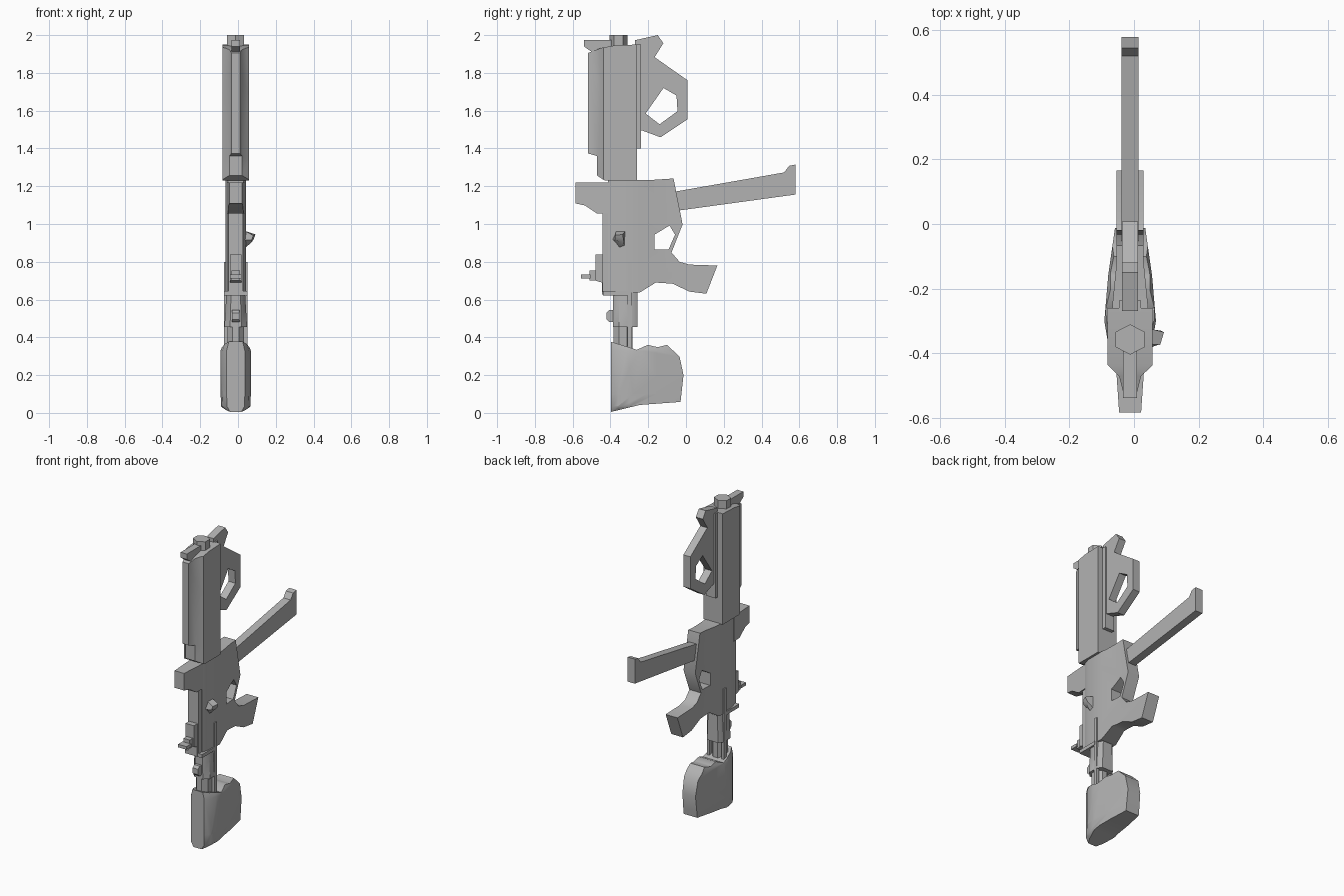
import bpy, bmesh, math
from mathutils import Vector
from mathutils.geometry import tessellate_polygon

if "Cube" in bpy.data.objects:
    bpy.data.objects.remove(bpy.data.objects["Cube"])

X0 = -0.012  # centre plane of the body (the side knob shifts the bounds)
grey = bpy.data.materials.new("grey")
grey.diffuse_color = (0.45, 0.45, 0.45, 1)
grey.use_nodes = True
grey.node_tree.nodes["Principled BSDF"].inputs["Base Color"].default_value = grey.diffuse_color


def lerp(table, t):
    """Piecewise linear lookup in a list of (position, value)."""
    if t <= table[0][0]:
        return table[0][1]
    for (a, va), (b, vb) in zip(table, table[1:]):
        if t <= b:
            return va + (vb - va) * (t - a) / (b - a)
    return table[-1][1]


def finish(name, bm, angle=40):
    bmesh.ops.recalc_face_normals(bm, faces=bm.faces)
    me = bpy.data.meshes.new(name)
    bm.to_mesh(me)
    bm.free()
    me.materials.append(grey)
    ob = bpy.data.objects.new(name, me)
    bpy.context.collection.objects.link(ob)
    bpy.ops.object.select_all(action='DESELECT')
    ob.select_set(True)
    bpy.context.view_layer.objects.active = ob
    bpy.ops.object.shade_smooth_by_angle(angle=math.radians(angle))
    return ob


def slab(name, outline, wy, wz=((0, 1),), holes=(), x=0.0):
    """Side profile in (y, z), thickened in x.
    wy gives half width along y, wz a scale factor along z."""
    if not isinstance(wy, (list, tuple)):
        wy = [(0, wy)]
    loops = [outline, *holes]
    pts = [p for lp in loops for p in lp]
    tris = tessellate_polygon([[Vector((p[0], p[1], 0)) for p in lp] for lp in loops])
    bm = bmesh.new()
    sides = [[bm.verts.new((s, p[0], p[1])) for p in pts] for s in (-1, 1)]
    for t in tris:
        for vs in sides:
            bm.faces.new([vs[i] for i in t])
    start = 0
    for lp in loops:
        n = len(lp)
        for i in range(n):
            a, b = start + i, start + (i + 1) % n
            bm.faces.new((sides[0][a], sides[0][b], sides[1][b], sides[1][a]))
        start += n
    # cut where the width changes slope, then set the widths
    for axis, table in ((1, wy), (2, wz)):
        for pos, _ in table:
            co, no = Vector(), Vector()
            co[axis], no[axis] = pos, 1
            geom = bm.verts[:] + bm.edges[:] + bm.faces[:]
            bmesh.ops.bisect_plane(bm, geom=geom, dist=1e-5, plane_co=co, plane_no=no)
    for v in bm.verts:
        v.co.x = X0 + x + v.co.x * lerp(wy, v.co.y) * lerp(wz, v.co.z)
    return finish(name, bm)


def box(name, y0, y1, z0, z1, w, x=0.0):
    return slab(name, [(y0, z0), (y1, z0), (y1, z1), (y0, z1)], w, x=x)


def prism(name, y, z0, z1, rx, ry, n=6, top=1.0, turn=0.0):
    """Upright n-sided column with a taper."""
    bm = bmesh.new()
    rings = [[bm.verts.new((X0 + rx * k * math.sin(turn + 2 * math.pi * i / n),
                            y + ry * k * math.cos(turn + 2 * math.pi * i / n), z))
              for i in range(n)] for z, k in ((z0, 1), (z1, top))]
    for r in rings:
        bm.faces.new(r)
    for i in range(n):
        j = (i + 1) % n
        bm.faces.new((rings[0][i], rings[0][j], rings[1][j], rings[1][i]))
    return finish(name, bm)


# shoulder stock with rounded sides
slab("stock", [(-.398, .005), (-.245, .042), (-.029, .058), (-.013, .2), (-.034, .297),
               (-.10, .36), (-.15, .348), (-.203, .36), (-.26, .334), (-.31, .35), (-.398, .377)],
     [(-.398, .048), (-.36, .07), (-.3, .08), (-.16, .068), (-.013, .047)],
     [(0, .55), (.035, .97), (.1, 1), (.33, 1), (.38, .75)])

# stock tube, collar and side rods
prism("stock_tube", -.333, .33, .65, .046, .054, 8, turn=math.pi / 8)
slab("tube_collar", [(-.386, .455), (-.256, .455), (-.256, .64), (-.386, .64)],
     [(-.386, .03), (-.355, .06), (-.285, .06), (-.256, .04)], [(.455, 1), (.64, .82)])
for s, side in ((-1, "left"), (1, "right")):
    box(side + "_rod", -.31, -.285, .34, .80, .009, x=s * .052)
slab("collar_stud", [(-.38, .48), (-.405, .48), (-.42, .495), (-.42, .53), (-.405, .545), (-.38, .545)], .02)

# receiver with grip and trigger opening
slab("receiver", [(-.414, .637), (-.245, .637), (-.16, .69), (-.071, .684), (.018, .642),
                  (.108, .631), (.166, .78), (.018, .785), (-.034, .80), (-.077, .849),
                  (-.018, .997), (-.066, 1.241), (-.2, 1.232), (-.414, 1.232)],
     [(-.414, .042), (-.37, .055), (-.25, .055), (-.12, .042), (.17, .042)],
     holes=[[(-.166, .865), (-.166, .944), (-.087, .992), (-.058, .944), (-.092, .865)]])
box("receiver_end_plate", -.44, -.30, .622, .645, .062)
box("top_rail", -.441, -.41, .64, 1.06, .038)

# rear sight and its adjusting pin
slab("rear_sight", [(-.41, .626), (-.446, .626), (-.446, .69), (-.478, .70),
                    (-.478, .838), (-.41, .838)], .03)
box("sight_pin_base", -.51, -.47, .70, .755, .022)
box("sight_pin", -.555, -.505, .712, .732, .03)

# front block on the receiver
slab("receiver_block", [(-.585, 1.109), (-.535, 1.098), (-.472, 1.056), (-.41, 1.056),
                        (-.41, 1.22), (-.585, 1.22)], [(-.585, .034), (-.41, .046)])

# side knob: five-sided cone pointing to +x
bm = bmesh.new()
ring = [bm.verts.new((X0 + .045, y, z)) for y, z in
        ((-.32, .965), (-.37, .965), (-.39, .915), (-.355, .868), (-.325, .88))]
tip = [bm.verts.new((.093 - d, y, z)) for d, y, z in
       ((0, -.335, .945), (.012, -.375, .94), (.02, -.375, .915), (.02, -.345, .905), (.012, -.33, .915))]
bm.faces.new(ring)
bm.faces.new(tip)
for i in range(5):
    j = (i + 1) % 5
    bm.faces.new((ring[i], ring[j], tip[j], tip[i]))
finish("side_knob", bm)

# long magazine
slab("magazine", [(-.10, 1.082), (-.034, 1.072), (.58, 1.156), (.58, 1.315), (.546, 1.308),
                  (.52, 1.273), (-.055, 1.172), (-.10, 1.165)], .026)

# handguard with a chamfered front
slab("handguard", [(-.43, 1.23), (-.26, 1.23), (-.26, 1.95), (-.38, 1.945), (-.45, 1.932),
                   (-.52, 1.905), (-.52, 1.374), (-.472, 1.36), (-.472, 1.257)],
     [(-.52, .022), (-.472, .034), (-.437, .07), (-.26, .07)])
box("handguard_back_strip", -.27, -.237, 1.40, 1.95, .034)

# muzzle and front sight
prism("muzzle", -.358, 1.92, 2.0, .052, .047, 6)
slab("front_sight", [(-.54, 1.975), (-.39, 1.975), (-.39, 1.93), (-.42, 1.93),
                     (-.495, 1.908), (-.54, 1.94)], .022)

# fore grip loop
slab("fore_grip", [(-.27, 1.973), (-.15, 2.0), (-.12, 1.957), (-.166, 1.883), (.008, 1.761),
                   (.008, 1.554), (-.135, 1.459), (-.235, 1.496), (-.27, 1.5)], .025,
     holes=[[(-.214, 1.585), (-.119, 1.72), (-.05, 1.68), (-.045, 1.597), (-.14, 1.528)]])
